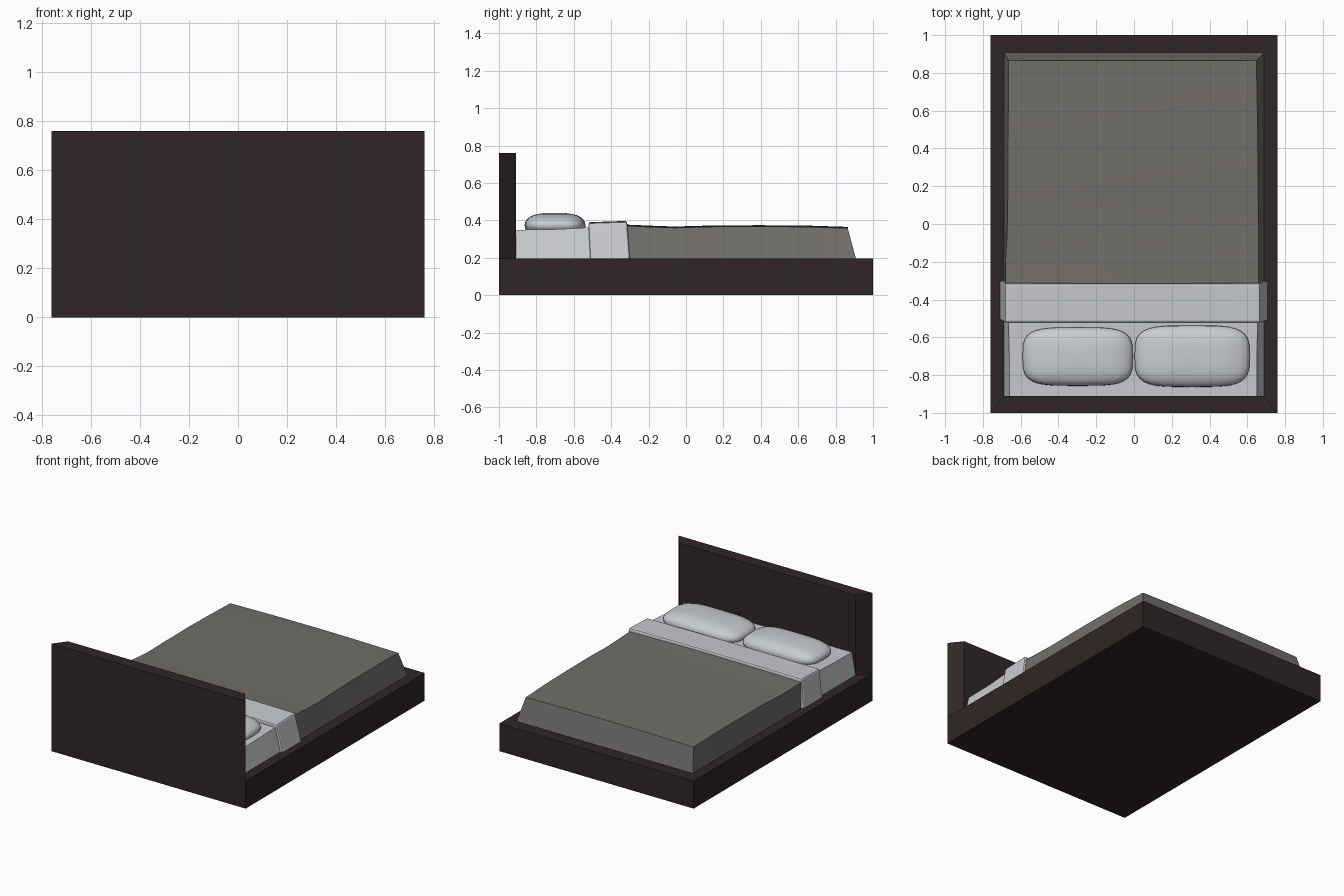
import bpy, bmesh, math

if "Cube" in bpy.data.objects:
    bpy.data.objects.remove(bpy.data.objects["Cube"])


def material(name, rgb):
    m = bpy.data.materials.new(name)
    m.diffuse_color = (*rgb, 1)
    m.use_nodes = True
    m.node_tree.nodes["Principled BSDF"].inputs["Base Color"].default_value = m.diffuse_color
    return m


WOOD = material("dark wood", (0.030, 0.019, 0.019))
GREY = material("grey blanket", (0.165, 0.157, 0.146))
WHITE = material("white linen", (0.58, 0.60, 0.63))


def add_object(name, bm, mat, angle=None):
    bmesh.ops.recalc_face_normals(bm, faces=bm.faces)
    me = bpy.data.meshes.new(name)
    bm.to_mesh(me)
    bm.free()
    me.materials.append(mat)
    ob = bpy.data.objects.new(name, me)
    bpy.context.collection.objects.link(ob)
    if angle:
        bpy.context.view_layer.objects.active = ob
        ob.select_set(True)
        bpy.ops.object.shade_smooth_by_angle(angle=math.radians(angle))
        ob.select_set(False)
    return ob


def loft(name, rows, mat, angle=None):
    """Skin closed rows of points and cap both ends."""
    bm = bmesh.new()
    vs = [[bm.verts.new(p) for p in row] for row in rows]
    n = len(rows[0])
    for a, b in zip(vs, vs[1:]):
        for i in range(n):
            j = (i + 1) % n
            bm.faces.new((a[i], a[j], b[j], b[i]))
    bm.faces.new(vs[0])
    bm.faces.new(vs[-1])
    return add_object(name, bm, mat, angle)


def rect(x, y0, y1, z):
    return [(-x, y0, z), (x, y0, z), (x, y1, z), (-x, y1, z)]


# Bed base
loft("bed_base", [rect(0.76, -1, 1, 0), rect(0.76, -1, 1, 0.195)], WOOD)

# Headboard with mitred sides
plan = [(-0.76, -1), (0.76, -1), (0.69, -0.91), (-0.69, -0.91)]
loft("headboard", [[(x, y, z) for x, y in plan] for z in (0.19, 0.76)], WOOD)


def cover_row(y, y_low, z, xl, xr, crown, x_low=0.69, steps=8):
    """Cross-section across the bed: sloped sides and a slightly crowned top."""
    pts = [(-x_low, y_low, 0.19)]
    for i in range(steps + 1):
        t = i / steps
        pts.append((xl + (xr - xl) * t, y, z + crown * math.sin(math.pi * t)))
    return pts + [(x_low, y_low, 0.19)]


# Mattress with its sheet
loft("mattress", [cover_row(-0.91, -0.91, 0.349, -0.66, 0.65, 0),
                  cover_row(-0.70, -0.70, 0.352, -0.66, 0.65, 0),
                  cover_row(-0.52, -0.52, 0.362, -0.665, 0.655, 0),
                  cover_row(-0.35, -0.35, 0.365, -0.665, 0.655, 0)], WHITE, 30)

# Blanket with a gently wavy top and sloping foot end
blanket = [(-0.36, 0.372, -0.68, 0.66), (-0.2, 0.365, -0.68, 0.66),
           (-0.06, 0.360, -0.672, 0.66), (0.15, 0.366, -0.668, 0.657),
           (0.4, 0.367, -0.668, 0.655), (0.65, 0.365, -0.665, 0.652),
           (0.865, 0.358, -0.665, 0.648)]
loft("blanket", [cover_row(y, 0.91 if y > 0.8 else y, z, a, b, 0.007)
                 for y, z, a, b in blanket], GREY, 30)

# Turned-down sheet band, leaning slightly toward the headboard
band = loft("folded_sheet",
            [cover_row(-0.522, -0.512, 0.386, -0.682, 0.668, 0.004, 0.71),
             cover_row(-0.315, -0.300, 0.393, -0.682, 0.668, 0.004, 0.71)], WHITE)
bev = band.modifiers.new("soft edges", "BEVEL")
bev.width, bev.segments, bev.limit_method = 0.01, 2, "ANGLE"


# Pillows: squared-off flattened spheres
def power(v, e):
    return math.copysign(abs(v) ** e, v)


def pillow(name, cx, cy, rx, ry):
    bm = bmesh.new()
    bmesh.ops.create_uvsphere(bm, u_segments=32, v_segments=14, radius=1)
    for v in bm.verts:
        r = math.hypot(v.co.x, v.co.y)
        z = max(-1, min(1, v.co.z))
        if r > 1e-5:
            c, s = v.co.x / r, v.co.y / r
            k = r ** 0.65
            v.co.x = cx + rx * k * power(c, 0.5)
            v.co.y = cy + ry * k * power(s, 0.55)
        else:
            v.co.x, v.co.y = cx, cy
        v.co.z = 0.374 + 0.066 * power(z, 0.95)
    add_object(name, bm, WHITE, 60)


pillow("left_pillow", -0.298, -0.702, 0.292, 0.155)
pillow("right_pillow", 0.308, -0.70, 0.305, 0.163)
